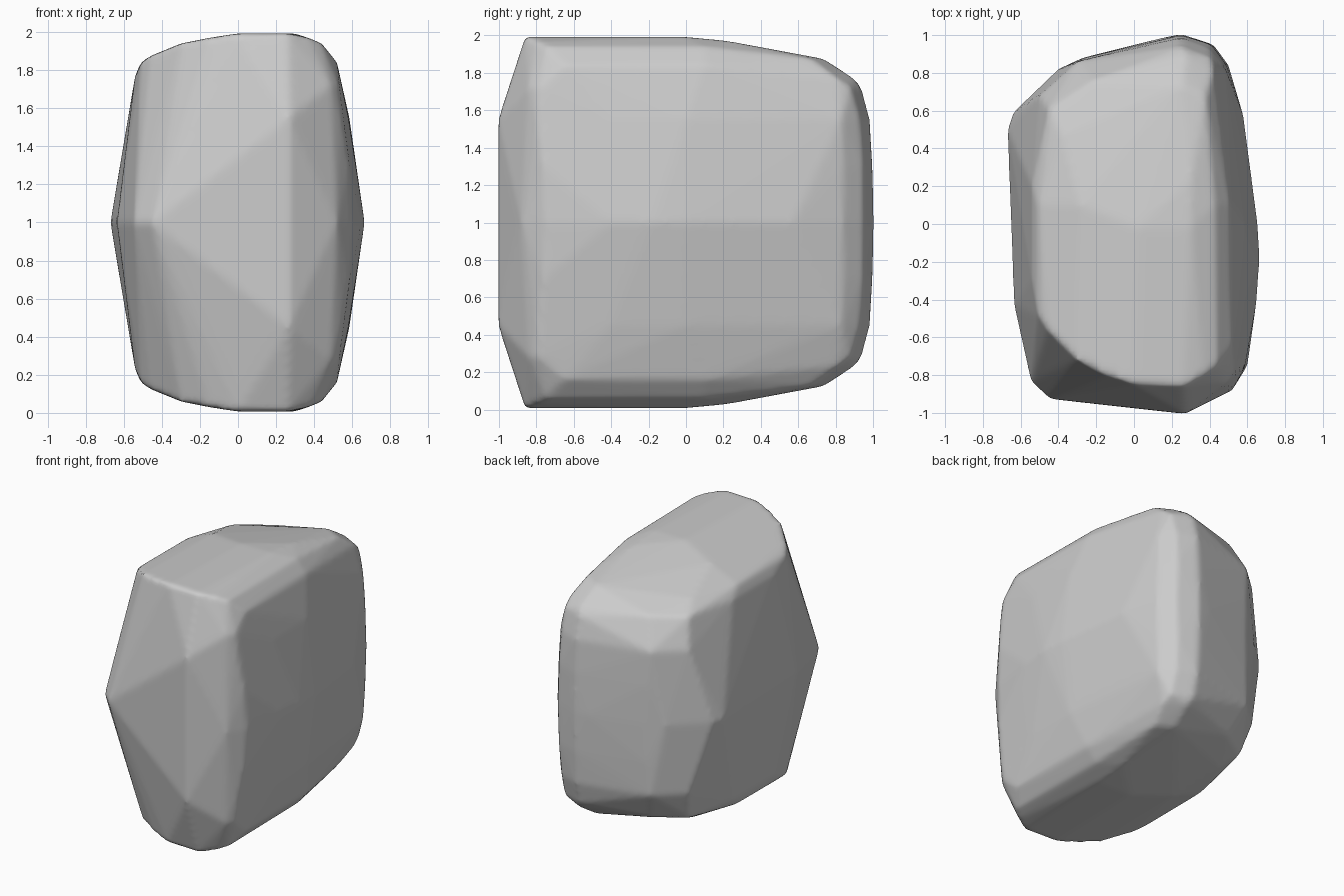
import bpy, bmesh

if "Cube" in bpy.data.objects:
    bpy.data.objects.remove(bpy.data.objects["Cube"])

# Rock outline by half-height: the same rings are mirrored above and below z = 1
mid = [(-.67, .5), (-.64, .59), (-.4, .82), (-.27, .88), (.15, .985), (.25, 1.005),
       (.42, .95), (.5, .84), (.58, .57), (.655, 0), (.665, -.18),
       (.65, -.4), (.6, -.75), (.52, -.88), (.27, -1.005), (-.45, -.925),
       (-.545, -.835), (-.635, -.43)]
rings = {
    0.0: mid,
    0.30: [(.25, 1), (.41, .95), (.49, .84), (-.28, .875), (.585, -.76)],
    0.55: [(.25, .985), (.4, .93), (.48, .83), (-.3, .86), (-.5, .68),
           (.585, 0), (.58, -.4), (.27, -1.005), (.54, -.8)],
    0.72: [(.25, .94), (.41, .88), (.53, -.78), (.49, -.84)],
    0.77: [(-.54, -.3), (-.54, .2), (-.45, .61), (.27, .9), (.42, .81), (-.22, .76)],
    0.84: [(-.51, -.48), (-.51, .1), (.52, -.65), (.51, .1), (-.38, .47)],
    0.875: [(.25, .74), (.38, .67), (-.46, -.56)],
    0.94: [(-.3, -.72), (-.28, .1), (.44, -.75), (.43, .1)],
    0.97: [(.3, .23), (-.15, -.8), (.37, -.8)],
    0.993: [(0, -.85), (.26, -.86), (.3, -.02), (.02, -.02)],
}

# Rock body as the convex skin of the rings
bm = bmesh.new()
for h, ring in rings.items():
    for s in ((1, -1) if h else (1,)):
        for x, y in ring:
            bm.verts.new((x, y, 1 + s * h))
bmesh.ops.convex_hull(bm, input=bm.verts[:])
loose = [v for v in bm.verts if not v.link_faces]
bmesh.ops.delete(bm, geom=loose, context='VERTS')
bmesh.ops.recalc_face_normals(bm, faces=bm.faces[:])
mesh = bpy.data.meshes.new("rock")
bm.to_mesh(mesh)
bm.free()
rock = bpy.data.objects.new("rock", mesh)
bpy.context.collection.objects.link(rock)

# Even surface with softly worn edges
remesh = rock.modifiers.new("even_surface", 'REMESH')
remesh.mode = 'VOXEL'
remesh.voxel_size = 0.02
remesh.use_smooth_shade = True
soften = rock.modifiers.new("worn_edges", 'SMOOTH')
soften.factor = 0.5
soften.iterations = 6
